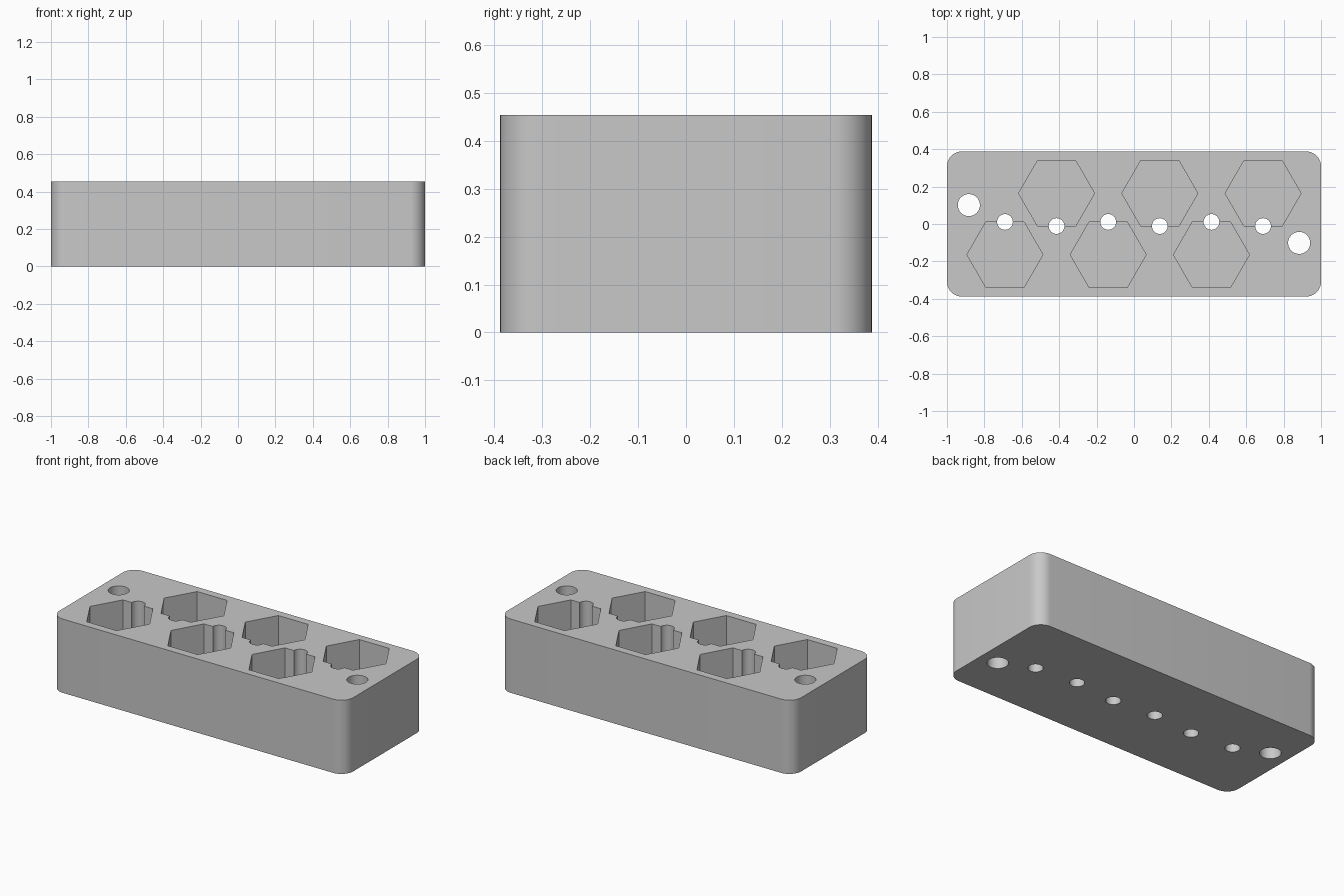
import bpy, bmesh
from math import cos, sin, pi, radians

if "Cube" in bpy.data.objects:
    bpy.data.objects.remove(bpy.data.objects["Cube"])

HALF_X, HALF_Y, HEIGHT, CORNER = 1.0, 0.388, 0.454, 0.08
FLOOR = 0.07

grey = bpy.data.materials.new("light grey")
grey.use_nodes = True
colour = (0.58, 0.58, 0.58, 1)
grey.diffuse_color = colour
grey.node_tree.nodes["Principled BSDF"].inputs["Base Color"].default_value = colour


def prism(name, outline, z0, z1):
    """Extrude a closed xy outline from z0 to z1."""
    bm = bmesh.new()
    base = bm.faces.new([bm.verts.new((x, y, z0)) for x, y in outline])
    top = bmesh.ops.extrude_face_region(bm, geom=[base])["geom"]
    for v in top:
        if isinstance(v, bmesh.types.BMVert):
            v.co.z = z1
    bmesh.ops.recalc_face_normals(bm, faces=bm.faces)
    mesh = bpy.data.meshes.new(name)
    bm.to_mesh(mesh)
    bm.free()
    mesh.materials.append(grey)
    obj = bpy.data.objects.new(name, mesh)
    bpy.context.collection.objects.link(obj)
    return obj


def ring(cx, cy, r, sides):
    return [(cx + r * cos(2 * pi * i / sides), cy + r * sin(2 * pi * i / sides))
            for i in range(sides)]


# Block with rounded vertical corners
outline = []
for q, (sx, sy) in enumerate([(1, 1), (-1, 1), (-1, -1), (1, -1)]):
    for i in range(13):
        a = pi / 2 * (q + i / 12)
        outline.append((sx * (HALF_X - CORNER) + CORNER * cos(a),
                        sy * (HALF_Y - CORNER) + CORNER * sin(a)))
block = prism("holder_block", outline, 0, HEIGHT)

# Staggered hexagonal pockets, each with a small drain hole at its inner edge
cutters = []
for i in range(6):
    x = -0.69 + 0.276 * i
    side = -1 if i % 2 == 0 else 1
    cutters.append(prism("pocket_cutter", ring(x, side * 0.164, 0.203, 6), FLOOR, 1))
    cutters.append(prism("small_hole_cutter", ring(x, -side * 0.011, 0.042, 32), -1, 1.1))

# Mounting holes at opposite ends
for s in (1, -1):
    cutters.append(prism("mounting_hole_cutter", ring(s * 0.883, s * -0.101, 0.059, 40), -1, 1))

bpy.context.view_layer.objects.active = block
for cutter in cutters:
    cutter.hide_render = True
    mod = block.modifiers.new("cut", "BOOLEAN")
    mod.operation, mod.solver, mod.object = "DIFFERENCE", "EXACT", cutter
    bpy.ops.object.modifier_apply(modifier=mod.name)
    bpy.data.objects.remove(cutter)

# Smooth round walls, crisp edges
bpy.ops.object.select_all(action="DESELECT")
block.select_set(True)
bpy.ops.object.shade_smooth_by_angle(angle=radians(30))
